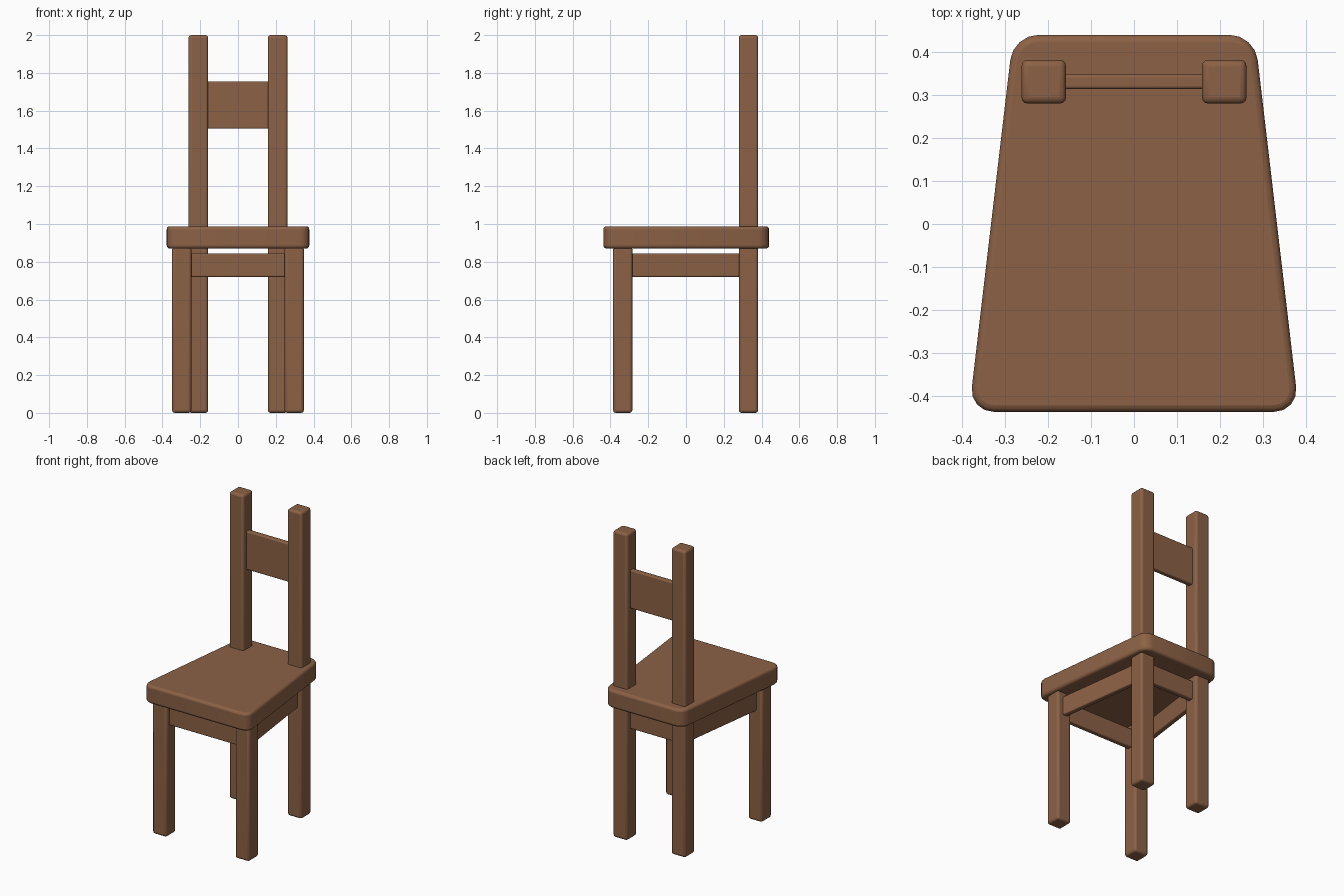
import bpy, bmesh, math
from mathutils import Vector

if "Cube" in bpy.data.objects:
    bpy.data.objects.remove(bpy.data.objects["Cube"])

wood = bpy.data.materials.new("brown_wood")
wood.diffuse_color = (0.26, 0.12, 0.06, 1)
wood.use_nodes = True
wood.node_tree.nodes["Principled BSDF"].inputs["Base Color"].default_value = wood.diffuse_color


def finish(bm, name, bevel):
    """Turn a bmesh into a wooden part with softened edges."""
    bmesh.ops.recalc_face_normals(bm, faces=bm.faces)
    mesh = bpy.data.meshes.new(name)
    bm.to_mesh(mesh)
    bm.free()
    obj = bpy.data.objects.new(name, mesh)
    bpy.context.collection.objects.link(obj)
    mesh.materials.append(wood)
    mod = obj.modifiers.new("soft_edges", 'BEVEL')
    mod.width, mod.segments = bevel, 3
    mod.limit_method, mod.angle_limit = 'ANGLE', math.radians(40)
    bpy.ops.object.select_all(action='DESELECT')
    obj.select_set(True)
    bpy.context.view_layer.objects.active = obj
    bpy.ops.object.shade_smooth_by_angle(angle=math.radians(35))
    return obj


def box(name, center, size, bevel, turn=0.0):
    bm = bmesh.new()
    bmesh.ops.create_cube(bm, size=1)
    bmesh.ops.scale(bm, vec=size, verts=bm.verts)
    obj = finish(bm, name, bevel)
    obj.location = center
    obj.rotation_euler.z = turn
    return obj


def rail(name, a, b, z0, z1, thick=0.034):
    """Flat board running between two leg centres, ends buried in the legs."""
    a, b = Vector(a), Vector(b)
    d, mid = b - a, (a + b) / 2
    box(name, (mid.x, mid.y, (z0 + z1) / 2), (d.length - 0.06, thick, z1 - z0),
        0.007, math.atan2(d.y, d.x))


FRONT, BACK = (0.298, -0.335), (0.21, 0.331)

# Legs; the back pair continues up as backrest posts
for s, side in ((-1, "left"), (1, "right")):
    box(f"front_leg_{side}", (s * FRONT[0], FRONT[1], 0.44), (0.102, 0.102, 0.88), 0.015)
    box(f"back_leg_{side}", (s * BACK[0], BACK[1], 1.0), (0.104, 0.102, 2.0), 0.015)
    # Slanted side rails
    rail(f"side_rail_{side}", (s * FRONT[0], FRONT[1]), (s * BACK[0], BACK[1]), 0.72, 0.845)

# Front and back rails, backrest slat
for name, (x, y), z0, z1 in (("front_rail", FRONT, 0.72, 0.845),
                             ("back_rail", BACK, 0.72, 0.845),
                             ("backrest_slat", BACK, 1.505, 1.755)):
    rail(name, (-x, y), (x, y), z0, z1)

# Seat: tapered board with rounded corners
bm = bmesh.new()
outline = [(-0.384, -0.437), (0.384, -0.437), (0.281, 0.44), (-0.281, 0.44)]
face = bm.faces.new([bm.verts.new((x, y, 0.87)) for x, y in outline])
bmesh.ops.bevel(bm, geom=face.verts[:], offset=0.058, segments=4,
                profile=0.5, affect='VERTICES')
ext = bmesh.ops.extrude_face_region(bm, geom=bm.faces[:])
bmesh.ops.translate(bm, vec=(0, 0, 0.118),
                    verts=[v for v in ext["geom"] if isinstance(v, bmesh.types.BMVert)])
finish(bm, "seat", 0.016)
